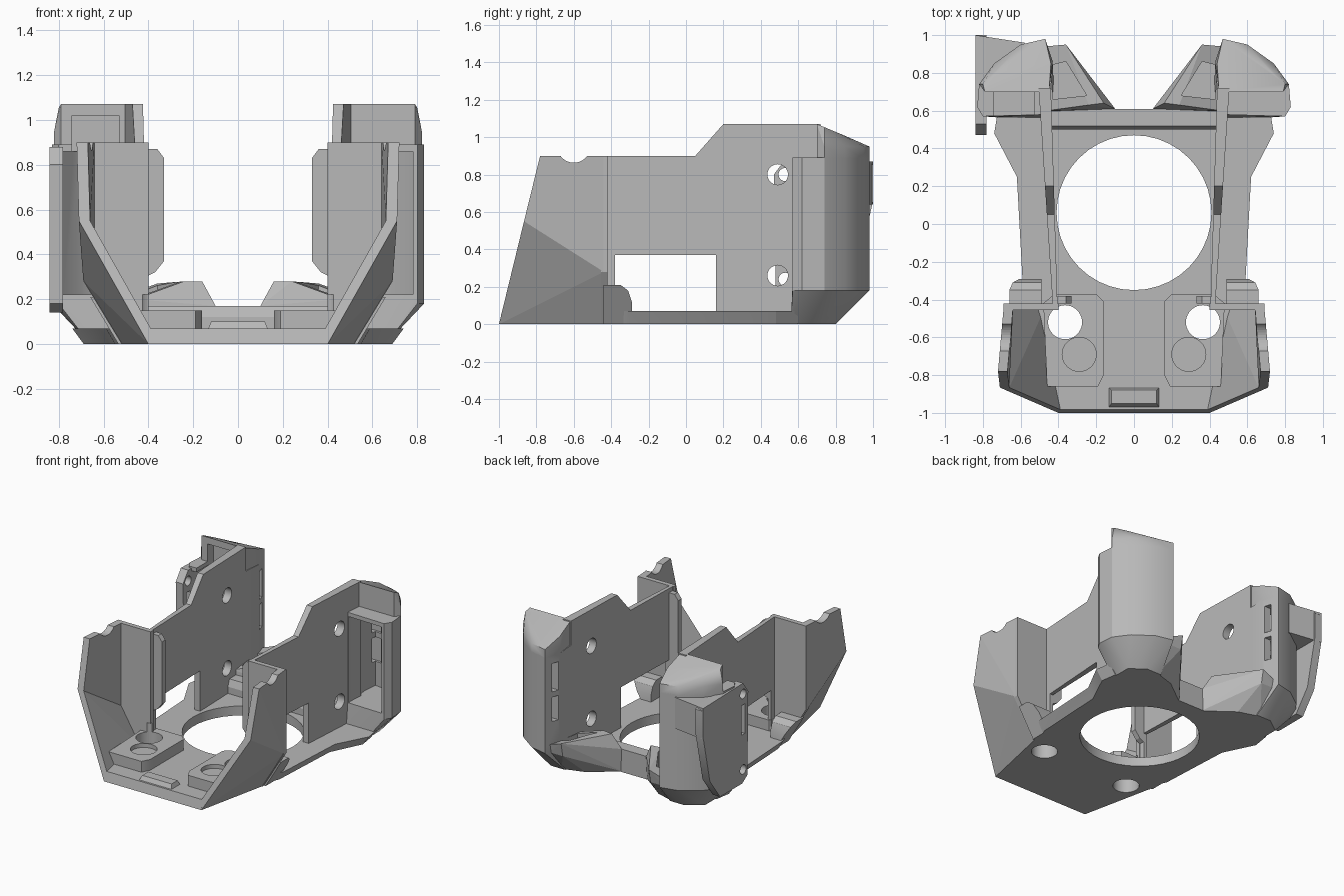
import bpy
import bmesh
import math
from mathutils import Matrix, Vector

old = bpy.data.objects.get("Cube")
if old:
    bpy.data.objects.remove(old)

grey = bpy.data.materials.new("plain_grey")
grey.use_nodes = True
colour = (0.48, 0.48, 0.48, 1)
grey.diffuse_color = colour
grey.node_tree.nodes["Principled BSDF"].inputs["Base Color"].default_value = colour


def finish(name, bm):
    bmesh.ops.recalc_face_normals(bm, faces=bm.faces)
    mesh = bpy.data.meshes.new(name)
    bm.to_mesh(mesh)
    bm.free()
    mesh.materials.append(grey)
    obj = bpy.data.objects.new(name, mesh)
    bpy.context.collection.objects.link(obj)
    return obj


def hull(name, points, side=1):
    """Convex solid around the points, flipped in x when side is -1."""
    bm = bmesh.new()
    for x, y, z in points:
        bm.verts.new((x * side, y, z))
    found = bmesh.ops.convex_hull(bm, input=bm.verts)
    loose = [v for v in found["geom_interior"] if isinstance(v, bmesh.types.BMVert)]
    bmesh.ops.delete(bm, geom=loose, context="VERTS")
    bmesh.ops.dissolve_limit(bm, angle_limit=0.02, verts=bm.verts, edges=bm.edges)
    return finish(name, bm)


def prism(name, points, axis, low, high, side=1):
    """Outline pushed along one axis; the outline uses the other two in order."""
    bm = bmesh.new()
    verts = []
    for p in points:
        co = list(p)
        co.insert(axis, low)
        co[0] *= side
        verts.append(bm.verts.new(co))
    face = bm.faces.new(verts)
    moved = bmesh.ops.extrude_face_region(bm, geom=[face])["geom"]
    push = Vector((0, 0, 0))
    push[axis] = (high - low) * (side if axis == 0 else 1)
    bmesh.ops.translate(bm, vec=push, verts=[v for v in moved if isinstance(v, bmesh.types.BMVert)])
    return finish(name, bm)


def box(name, x, y, z, side=1):
    return hull(name, [(a, b, c) for a in x for b in y for c in z], side)


def rod(name, centre, radius, depth, axis="Z", side=1):
    bm = bmesh.new()
    bmesh.ops.create_cone(bm, cap_ends=True, segments=40, radius1=radius,
                          radius2=radius, depth=depth)
    if axis == "X":
        bm.transform(Matrix.Rotation(math.pi / 2, 4, "Y"))
    x, y, z = centre
    bm.transform(Matrix.Translation((x * side, y, z)))
    return finish(name, bm)


def screw_hole(side):
    return rod("screw_hole", (.365, -.52, 0), .09, .44, side=side)


def cut(obj, cutters):
    """Subtract the cutters, keep the result as plain mesh and drop the cutters."""
    for c in cutters:
        mod = obj.modifiers.new("cut", "BOOLEAN")
        mod.operation = "DIFFERENCE"
        mod.solver = "EXACT"
        mod.object = c
    graph = bpy.context.evaluated_depsgraph_get()
    mesh = bpy.data.meshes.new_from_object(obj.evaluated_get(graph))
    obj.modifiers.clear()
    obj.data = mesh
    for c in cutters:
        bpy.data.objects.remove(c)


def layers(outline, *heights):
    return [(x, y, z) for z in heights for x, y in outline]


def smooth(obj):
    bpy.ops.object.select_all(action="DESELECT")
    obj.select_set(True)
    bpy.context.view_layer.objects.active = obj
    bpy.ops.object.shade_smooth_by_angle(angle=math.radians(28))


# Floor plate with the big round opening and two screw holes
half = [(.4, -1), (.52, -.45), (.59, -.3), (.62, .25), (.74, .48), (.72, .6)]
outline = half + [(-x, y) for x, y in reversed(half)]
floor = prism("floor_plate", outline, 2, 0, .07)
for v in floor.data.vertices:
    if v.co.z < .01 and v.co.y > -.9:
        v.co.x *= .93
    if v.co.z > .01 and v.co.y < -.9:
        v.co.y += .017
cut(floor, [rod("opening", (0, .06, 0), .41, 1), screw_hole(1), screw_hole(-1)])
smooth(floor)

# Rear crossbar and front centre tab
prism("rear_crossbar", [(.5, 0), (.5, .12), (.52, .17), (.61, .17), (.61, 0)], 0, -.45, .45)
hull("front_tab", [(s * x, y, z) for s in (1, -1)
                   for x, y, z in ((.14, -.98, .05), (.14, -.86, .05),
                                   (.12, -.95, .1), (.12, -.88, .1))])

for s, tag in ((1, "left"), (-1, "right")):
    # Mounting block with a through hole and a shallow round pocket
    block = prism(tag + "_mount_block", [(.16, -.8), (.19, -.86), (.46, -.86), (.48, -.42),
                                         (.42, -.37), (.2, -.37), (.16, -.41)], 2, .05, .15, s)
    cut(block, [screw_hole(s), rod("pocket", (.29, -.69, .18), .09, .12, side=s)])
    smooth(block)

    # Front cheek: slanted lower facet and upright upper part
    lower = [(.4, -1, 0), (.71, -.866, .55), (.69, -.44, .28), (.52, -.44, 0)]
    facet = hull(tag + "_lower_cheek", lower + [(x - .05, y, z) for x, y, z in lower], s)
    cut(facet, [screw_hole(s)])
    upper = [(.71, -.866, .55), (.72, -.78, .9), (.69, -.44, .9), (.69, -.44, .28)]
    cheek = hull(tag + "_upper_cheek", upper + [(x - .05, y, z) for x, y, z in upper], s)
    cut(cheek, [rod("notch", (.7, -.6, .95), .087, .4, "X", s)])

    # Cross panel behind the cheek, with its inner lip
    panel = prism(tag + "_cross_panel", [(.4, 0), (.52, 0), (.69, .28), (.69, .9), (.4, .9)],
                  1, -.455, -.42, s)
    cut(panel, [screw_hole(s)])
    prism(tag + "_panel_lip", [(.41, .3), (.37, .32), (.33, .37), (.33, .83),
                               (.36, .87), (.41, .87)], 1, -.42, -.38, s)

    # Rounded hook that carries the slanted facet a little further back
    hook = prism(tag + "_hook", [(-.44, 0), (-.44, .21), (-.35, .21), (-.31, .18),
                                 (-.29, .12), (-.29, 0)], 0, .49, .66, s)
    for v in hook.data.vertices:
        if abs(v.co.x) > .6:
            v.co.x -= s * (.21 - v.co.z) * .6
    smooth(hook)

    # Side wall, thin and flaring slightly towards the rear
    wall = prism(tag + "_side_wall", [(-.43, 0), (-.43, .9), (.05, .9), (.2, 1.07),
                                      (.72, 1.07), (.72, 0)], 0, .405, .43, s)
    for v in wall.data.vertices:
        flare = .035 if abs(v.co.x) < .415 else .075
        v.co.x += s * flare * (v.co.y + .43) / 1.15
    holes = [rod("bolt_hole", (.5, .49, z), .055, .6, "X", s) for z in (.26, .8)]
    cut(wall, holes + [box("window", (.3, .6), (-.38, .16), (.07, .37), s)])
    smooth(wall)

    # Rear tower: hollow shell, open to the front, tapered below
    plan = [(.45, .58), (.8, .57), (.83, .62), (.82, .74), (.74, .85), (.6, .95),
            (.47, .98), (.43, .86)]
    tower = hull(tag + "_rear_tower", layers(plan, .2, .89), s)
    pocket = [(.52, .4), (.78, .4), (.78, .72), (.7, .82), (.58, .9), (.49, .91), (.48, .8)]
    cut(tower, [hull("hollow", layers(pocket, .22, .86), s)]
        + [box("slot", (.35, .54), (.875, .925), z, s) for z in ((.4, .58), (.62, .83))])
    foot = [(.42, .56, 0), (.66, .56, 0), (.66, .72, 0), (.55, .8, 0), (.43, .8, 0)]
    smooth(hull(tag + "_tower_foot", foot + layers(plan, .18, .22), s))
    cap = [(.45, .7), (.79, .7), (.8, .74), (.73, .8), (.6, .85), (.44, .85)]
    crown = hull(tag + "_tower_cap", layers(plan[3:], .88, .95)
                 + layers(cap[:2], .88, 1.07) + [(x, y, 1.07 - (y - .7) * .42) for x, y in cap], s)
    if s < 0:
        # The right tower stays open up to its roof
        for part in (tower, crown):
            cut(part, [box("cap_hollow", (.53, .74), (.5, .77), (.8, 1.02), s)])
    smooth(tower)
    smooth(crown)

    # Low rear duct with a sunken pocket
    duct = hull(tag + "_rear_duct", [(.1, .6, 0), (.46, .58, 0), (.46, .8, 0), (.3, .75, 0),
                                     (.1, .61, .17), (.16, .64, .28), (.24, .63, .28),
                                     (.46, .6, .2), (.36, .95, .27), (.47, .94, .23),
                                     (.36, .93, .17), (.47, .93, .17)], s)
    cut(duct, [hull("duct_pocket", layers([(.25, .68), (.43, .66), (.44, .84), (.36, .86)],
                                          .14, .5), s)])

# Mounting plate beside the right tower, with bolt holes and a slot
plate = prism("right_outer_plate", [(.48, .18), (.47, .8), (.53, .88), (.98, .87), (1, .85),
                                    (1, .66), (.92, .3), (.8, .14), (.54, .14)], 0, -.84, -.78)
cut(plate, [rod("plate_hole", (-.8, .53, z), .035, .4, "X") for z in (.24, .8)]
    + [box("plate_slot", (-.9, -.7), (.51, .55), (.5, .72))])
smooth(plate)
hull("right_plate_bridge", layers([(-.84, 1), (-.84, .72), (-.79, .74), (-.6, .9), (-.58, .96)],
                                  .64, .87))
